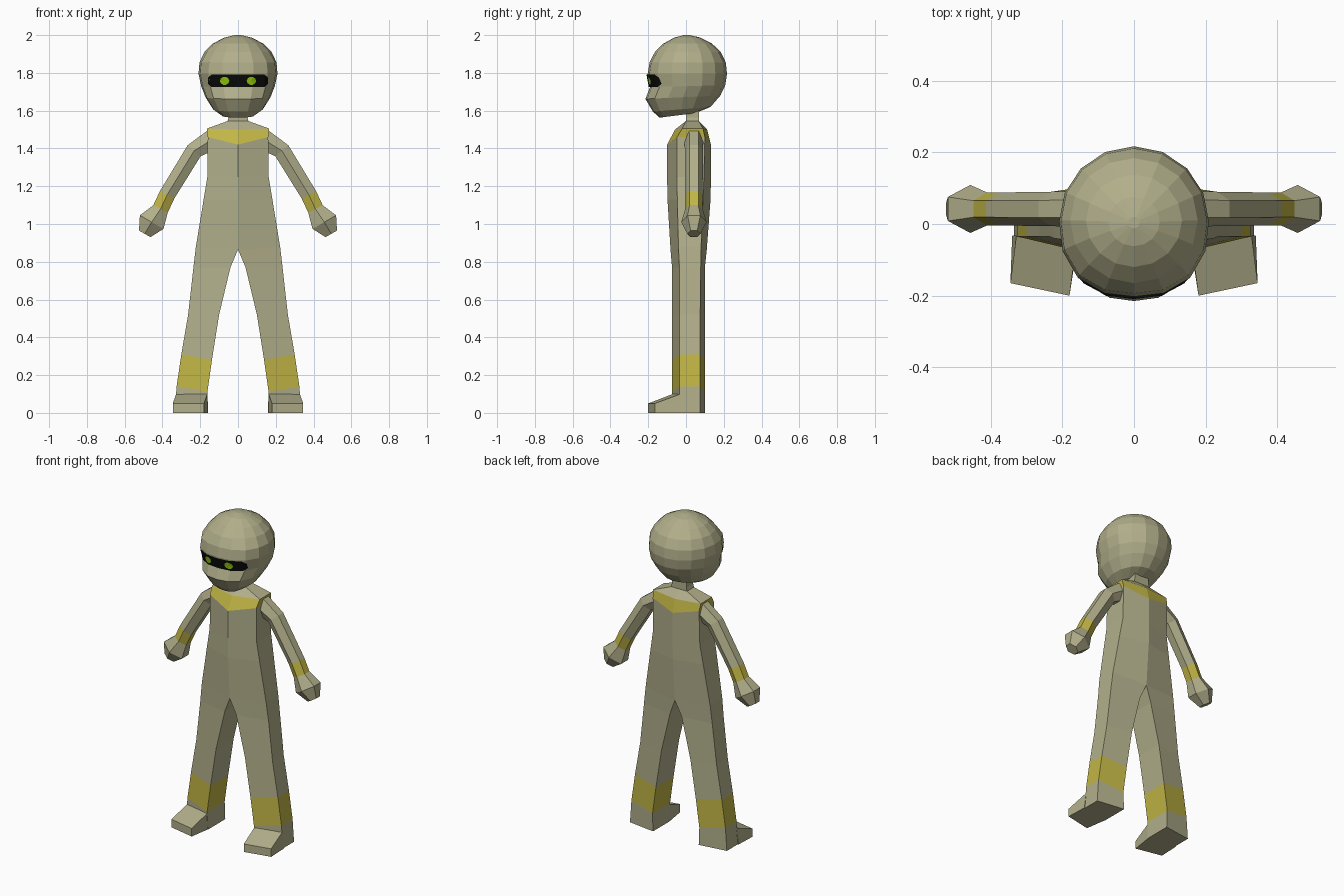
import bpy, bmesh, math

if "Cube" in bpy.data.objects:
    bpy.data.objects.remove(bpy.data.objects["Cube"])

def material(name, rgb):
    m = bpy.data.materials.new(name)
    m.diffuse_color = (*rgb, 1)
    m.use_nodes = True
    m.node_tree.nodes["Principled BSDF"].inputs["Base Color"].default_value = m.diffuse_color
    return m

KHAKI = material("khaki", (0.44, 0.425, 0.255))
YELLOW = material("yellow", (0.53, 0.46, 0.06))
BLACK = material("black", (0.003, 0.003, 0.003))
GREEN = material("green", (0.30, 0.60, 0.003))

def finish(bm, name, mats, mirror=False, solid=True):
    if solid:
        bmesh.ops.recalc_face_normals(bm, faces=bm.faces)
    if mirror:  # drop the inner wall on the centre plane
        wall = [f for f in bm.faces if all(abs(v.co.x) < 1e-5 for v in f.verts)]
        bmesh.ops.delete(bm, geom=wall, context='FACES')
    me = bpy.data.meshes.new(name)
    bm.to_mesh(me)
    bm.free()
    for m in mats:
        me.materials.append(m)
    ob = bpy.data.objects.new(name, me)
    bpy.context.collection.objects.link(ob)
    if mirror:
        ob.modifiers.new("mirror", 'MIRROR').merge_threshold = 0.0005
    return ob

def loft(name, rings, bands=(), mirror=False):
    """Skin closed rings of equal count; bands lists ring gaps painted yellow."""
    bm = bmesh.new()
    vs = [[bm.verts.new(p) for p in r] for r in rings]
    n = len(rings[0])
    for k in range(len(vs) - 1):
        for i in range(n):
            j = (i + 1) % n
            f = bm.faces.new((vs[k][i], vs[k][j], vs[k + 1][j], vs[k + 1][i]))
            f.material_index = 1 if k in bands else 0
    bm.faces.new(vs[0])
    bm.faces.new(vs[-1])
    return finish(bm, name, (KHAKI, YELLOW), mirror)

# Body half: leg, torso, collar and neck in one four-sided loft
# z inner, z outer, x inner, x outer, then y of front inner/outer, back outer/inner
body = [
    (0.00, 0.00, .158, .335, -.072, -.035, .075, .10),
    (0.11, 0.14, .162, .325, -.074, -.035, .075, .10),
    (0.28, 0.31, .138, .300, -.074, -.035, .075, .10),
    (0.52, 0.52, .100, .264, -.074, -.035, .075, .10),
    (0.77, 0.77, .040, .236, -.074, -.035, .078, .10),
    (0.865, 0.88, 0, .223, -.082, -.040, .080, .11),
    (1.13, 1.13, 0, .182, -.098, -.046, .090, .13),
    (1.25, 1.25, 0, .162, -.10, -.048, .095, .132),
    (1.42, 1.46, 0, .160, -.10, -.048, .100, .132),
    (1.50, 1.505, 0, .165, -.058, -.020, .090, .112),
    (1.545, 1.545, 0, .055, .00, .00, .068, .068),
    (1.565, 1.565, 0, .050, .00, .00, .068, .068),
    (1.64, 1.64, 0, .050, .01, .01, .068, .068),
]
loft("body_and_legs",
     [[(xi, fi, zi), (xo, fo, zo), (xo, bo, zo), (xi, bi, zi)]
      for zi, zo, xi, xo, fi, fo, bo, bi in body], bands=(1, 8), mirror=True)

# Feet: wedge running from ankle to toe
loft("feet", [
    [(.18, -.20, 0), (.345, -.165, 0), (.345, -.165, .05), (.18, -.20, .05)],
    [(.16, -.07, 0), (.34, -.033, 0), (.328, -.03, .10), (.163, -.07, .10)],
], mirror=True)

# Arms and hands: hexagonal loft; x, z, half thickness, half depth, tilt in degrees
arm = [
    (.140, 1.445, .056, .050, 72),
    (.232, 1.388, .045, .048, 40),
    (.375, 1.155, .043, .046, 27),
    (.410, 1.080, .043, .046, 27),
    (.457, 1.010, .072, .067, 30),
    (.494, 0.948, .035, .035, 30),
]

def arm_ring(x, z, u, d, tilt):
    t = math.radians(tilt)
    pts = []
    for i in range(6):
        a = math.pi / 3 * i
        s = math.sin(a) / math.sin(math.pi / 3) * u
        pts.append((x + s * math.cos(t), .042 + d * math.cos(a), z + s * math.sin(t)))
    return pts

loft("arms_and_hands", [arm_ring(*r) for r in arm], bands=(2,), mirror=True)

# Head: rings of 16 with a fuller face; z front, z back, y front, y back, half width
head = [
    (1.563, 1.587, -.140, .050, .085),
    (1.595, 1.620, -.175, .130, .132),
    (1.662, 1.680, -.215, .182, .172),
    (1.725, 1.735, -.190, .208, .195),
    (1.795, 1.795, -.203, .217, .209),
    (1.855, 1.855, -.193, .211, .204),
    (1.910, 1.910, -.165, .184, .178),
    (1.955, 1.955, -.120, .138, .134),
    (1.987, 1.987, -.062, .076, .072),
    (2.000, 2.000, -.012, .020, .016),
]

def head_ring(zf, zb, yf, yb, hw):
    yc, ry = (yf + yb) / 2, (yb - yf) / 2
    pts = []
    for i in range(16):
        a = math.tau * i / 16
        s, c = math.sin(a), -math.cos(a)
        p = 2.4 if c < -.01 and zf < 1.9 else 2.0
        r = (abs(s) ** p + abs(c) ** p) ** (-1 / p)
        pts.append((hw * s * r, yc + ry * c * r, zf + (zb - zf) * (c * r + 1) / 2))
    return pts

head_rings = [head_ring(*r) for r in head]
loft("head", head_rings)

def face_y(x, z):
    """Depth of the face surface at the visor level."""
    def on_ring(ring):
        for a, b in zip(ring[:4], ring[1:5]):
            if abs(x) <= b[0]:
                return a[1] + (b[1] - a[1]) * (abs(x) - a[0]) / (b[0] - a[0])
        return ring[4][1]
    lo, hi = on_ring(head_rings[3]), on_ring(head_rings[4])
    return lo + (hi - lo) * (z - 1.725) / .07

# Visor: dark strip following the face
bm = bmesh.new()
columns = []
for x, h in ((-.16, .016), (-.14, .033), (-.076, .033), (0, .033),
             (.076, .033), (.14, .033), (.16, .016)):
    columns.append([bm.verts.new((x, face_y(x, z) - .007, z))
                    for z in (1.758 - h, 1.758 + h)])
for a, b in zip(columns, columns[1:]):
    bm.faces.new((a[0], b[0], b[1], a[1]))
finish(bm, "visor", (BLACK,), solid=False)

# Eyes: small ten-sided plates on the visor
bm = bmesh.new()
for side in (-1, 1):
    def eye_vert(dx, dz):
        x, z = side * .071 + dx, 1.758 + dz
        return bm.verts.new((x, face_y(x, z) - .010, z))
    mid = eye_vert(0, 0)
    rim = [eye_vert(.025 * math.cos(math.tau * i / 10), .022 * math.sin(math.tau * i / 10))
           for i in range(10)]
    for i in range(10):
        bm.faces.new((mid, rim[i], rim[(i + 1) % 10]))
finish(bm, "eyes", (GREEN,), solid=False)
